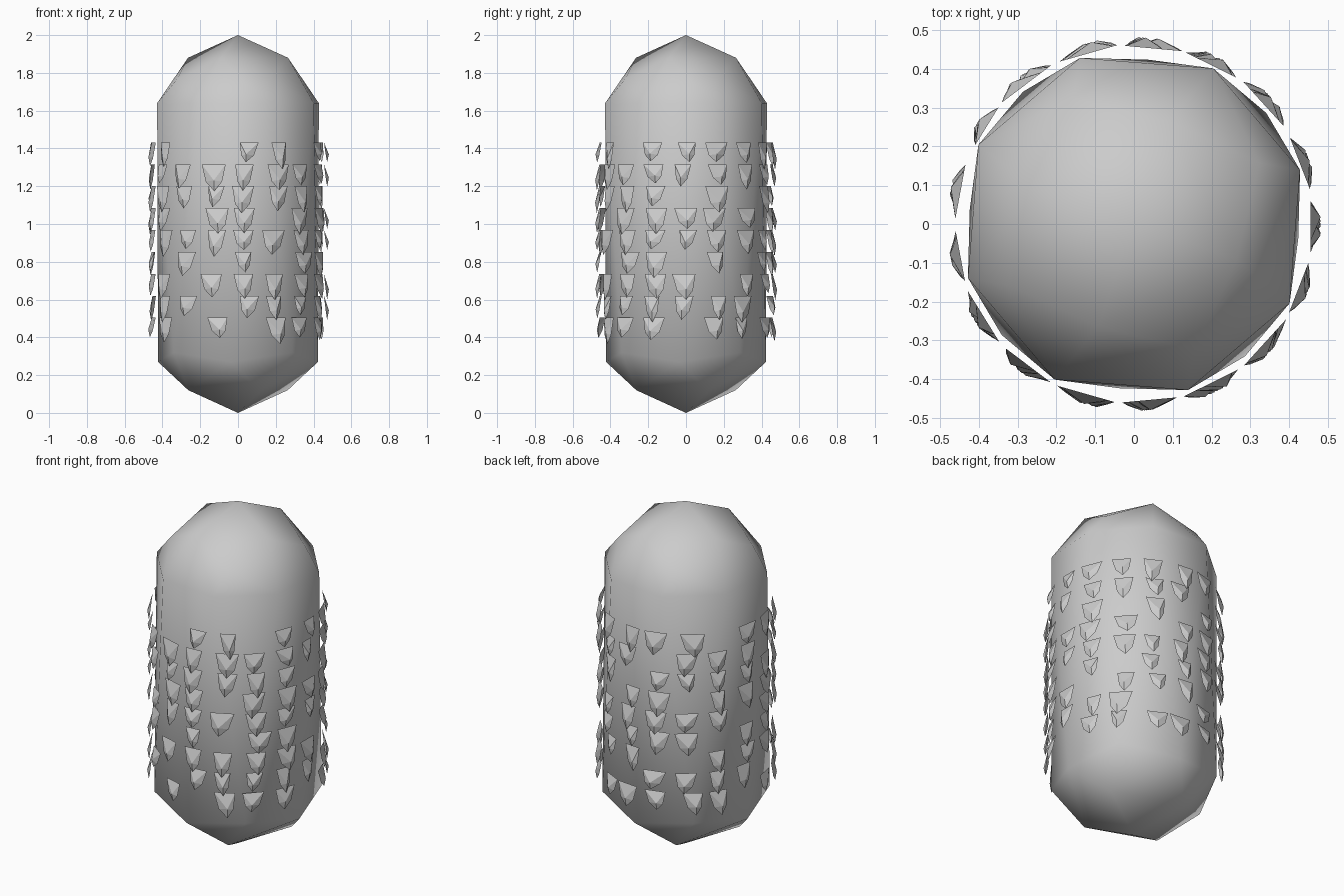
import bpy, bmesh, math, random
from mathutils import Vector, Matrix

if "Cube" in bpy.data.objects:
    bpy.data.objects.remove(bpy.data.objects["Cube"])

random.seed(4)

# small helper: points evenly spaced on a horizontal ring
def ring(n, r, z, deg):
    return [(r * math.cos(math.radians(deg) + i * math.tau / n),
             r * math.sin(math.radians(deg) + i * math.tau / n), z) for i in range(n)]

def finish(bm, name, smooth):
    me = bpy.data.meshes.new(name)
    bm.to_mesh(me)
    bm.free()
    for p in me.polygons:
        p.use_smooth = smooth
    ob = bpy.data.objects.new(name, me)
    bpy.context.collection.objects.link(ob)
    return ob

# capsule body: octagonal barrel with coarse, slightly twisted domed ends
bm = bmesh.new()
pts = ([(0, 0, 0), (0, 0, 2)]
       + ring(4, 0.29, 0.12, 25) + ring(4, 0.425, 0.27, -5) + ring(4, 0.445, 0.32, 40)
       + ring(8, 0.45, 1.64, 18) + ring(4, 0.36, 1.765, 26) + ring(4, 0.28, 1.88, 71))
for p in pts:
    bm.verts.new(p)
bmesh.ops.convex_hull(bm, input=bm.verts)
bmesh.ops.recalc_face_normals(bm, faces=bm.faces)
finish(bm, "capsule_body", True)

# scales: 17 columns, 9 rows, top row first (x = scale, . = gap)
columns = [
    "xx.xx.xx.", "xxxxxx.xx", "xx.xx.xxx", "xxx.xxx.x", "xx.xxxx.x", "x.xxxx.xx",
    "xxx.xx.xx", ".xxxx.xxx", "xxxx.xxx.", "x.xxxxx.x", "xxxxx.xxx", ".xx.xx.x.",
    ".xxxx.x.x", "xxxxxxxx.", "xxx.x.xxx", ".xxxxxxxx", "xxxxxxxxx"]

bm = bmesh.new()

def add_scale(angle, z, w, h, shift, skew):
    # local: x sideways, y outward, z up; pointed shield with a raised middle
    shape = [(-w, 0, 0), (-0.68 * w + skew / 2, 0.010, -0.65 * h), (skew, 0.017, -h),
             (0.68 * w + skew / 2, 0.010, -0.65 * h), (w, 0, 0)]
    m = Matrix.Rotation(angle - math.pi / 2, 4, 'Z') @ Matrix.Translation((shift, 0.455, z))
    rim = [bm.verts.new(m @ Vector(p)) for p in shape]
    mid = bm.verts.new(m @ Vector((skew, 0.026, -0.6 * h)))
    for i in range(5):
        bm.faces.new((rim[i], rim[(i + 1) % 5], mid))

for c, rows in enumerate(columns):
    for r, mark in enumerate(rows):
        if mark == "x":
            add_scale(c * math.tau / 17, 1.432 - 0.116 * r,
                      random.uniform(0.042, 0.066), random.uniform(0.10, 0.145),
                      random.uniform(-0.02, 0.02), random.uniform(-0.02, 0.02))
finish(bm, "body_scales", False)
